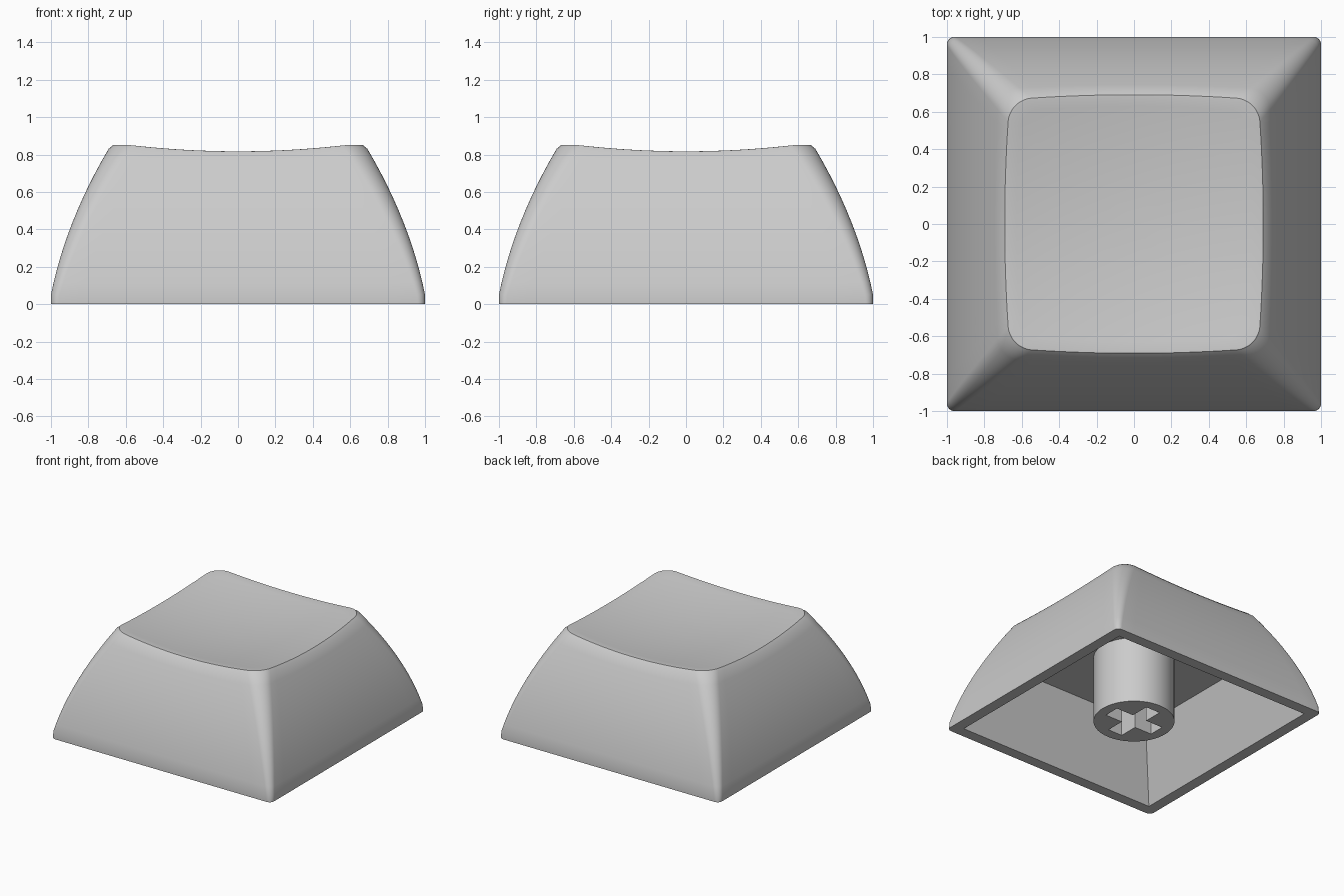
import bpy, bmesh
from math import sin, cos, pi

cube = bpy.data.objects.get("Cube")
if cube:
    bpy.data.objects.remove(cube, do_unlink=True)

grey = bpy.data.materials.new("light grey plastic")
grey.use_nodes = True
colour = (0.6, 0.6, 0.6, 1)
grey.diffuse_color = colour
grey.node_tree.nodes["Principled BSDF"].inputs["Base Color"].default_value = colour

ARC, EDGE = 10, 16   # segments per corner and per straight side


def make_object(name, bm):
    bmesh.ops.recalc_face_normals(bm, faces=bm.faces)
    mesh = bpy.data.meshes.new(name)
    bm.to_mesh(mesh)
    bm.free()
    mesh.materials.append(grey)
    obj = bpy.data.objects.new(name, mesh)
    bpy.context.collection.objects.link(obj)
    return obj


def smooth(obj):
    bpy.ops.object.select_all(action='DESELECT')
    obj.select_set(True)
    bpy.context.view_layer.objects.active = obj
    bpy.ops.object.shade_smooth_by_angle(angle=pi / 6)


def rounded_square(half, radius):
    """Outline points: a corner arc, then a subdivided side, four times."""
    c = half - radius
    points = []
    for k in range(4):
        quarter = [(c + radius * cos(i / ARC * pi / 2), c + radius * sin(i / ARC * pi / 2))
                   for i in range(ARC + 1)]
        quarter += [(c - 2 * c * i / EDGE, half) for i in range(1, EDGE)]
        for x, y in quarter:
            for _ in range(k):
                x, y = -y, x
            points.append((x, y))
    return points


def wall(z):
    """Outer outline at height z: short upright foot, then an inward curve."""
    t = max(z - 0.05, 0)
    return rounded_square(1 - 0.2 * t - 0.25 * t * t, 0.04 + 0.1 * z)


def dish(x, y):
    return 0.766 + 0.11 * (x * x + y * y)


# Height at which each outline point meets the scooped top
count = 4 * (ARC + EDGE)
rim = [0.82] * count
for _ in range(8):
    rim = [dish(*wall(z)[i]) for i, z in enumerate(rim)]
edge = [wall(z)[i] for i, z in enumerate(rim)]

# Cap shell: underside, outer walls, rounded rim and dish
rings = [[(x, y, z) for x, y in rounded_square(half, 0)] for half, z in ((0.715, 0.55), (0.91, 0))]
rings.append([(x, y, 0) for x, y in wall(0)])
rings.append([(x, y, 0.05) for x, y in wall(0.05)])
for step in range(1, 13):
    heights = [0.05 + (z - 0.07) * step / 12 for z in rim]
    rings.append([(*wall(z)[i], z) for i, z in enumerate(heights)])
for scale, drop in ((0.997, 0.009), (0.99, 0.002), (0.975, 0)):
    rings.append([(x * scale, y * scale, dish(x * scale, y * scale) - drop) for x, y in edge])
for step in range(9, 0, -1):
    s = step / 10
    rings.append([(x * s, y * s, dish(x * s, y * s)) for x, y in edge])

bm = bmesh.new()
loops = [[bm.verts.new(p) for p in ring] for ring in rings]
for low, high in zip(loops, loops[1:]):
    for i in range(count):
        j = (i + 1) % count
        bm.faces.new((low[i], low[j], high[j], high[i]))
bm.faces.new(loops[0])
bm.faces.new(loops[-1])
bmesh.ops.remove_doubles(bm, verts=bm.verts, dist=0.0001)
smooth(make_object("cap_shell", bm))

# Round stem under the cap
bm = bmesh.new()
bmesh.ops.create_cone(bm, cap_ends=True, segments=64, radius1=0.305, radius2=0.305, depth=0.56)
bmesh.ops.translate(bm, verts=bm.verts, vec=(0, 0, 0.28))
stem = make_object("stem", bm)

# Cross-shaped socket cut into the stem
a, b = 0.065, 0.222
outline = []
for x, y in ((b, -a), (b, a), (a, a)):
    outline.append((x, y))
for _ in range(3):
    outline += [(-y, x) for x, y in outline[-3:]]
bm = bmesh.new()
face = bm.faces.new([bm.verts.new((x, y, -0.1)) for x, y in outline])
top = bmesh.ops.extrude_face_region(bm, geom=[face])
bmesh.ops.translate(bm, vec=(0, 0, 0.52),
                    verts=[v for v in top["geom"] if isinstance(v, bmesh.types.BMVert)])
cutter = make_object("socket_cutter", bm)
cutter.hide_render = True

cut = stem.modifiers.new("socket", 'BOOLEAN')
cut.operation = 'DIFFERENCE'
cut.solver = 'EXACT'
cut.object = cutter
bpy.ops.object.select_all(action='DESELECT')
stem.select_set(True)
bpy.context.view_layer.objects.active = stem
bpy.ops.object.modifier_apply(modifier=cut.name)
bpy.data.objects.remove(cutter, do_unlink=True)
smooth(stem)
